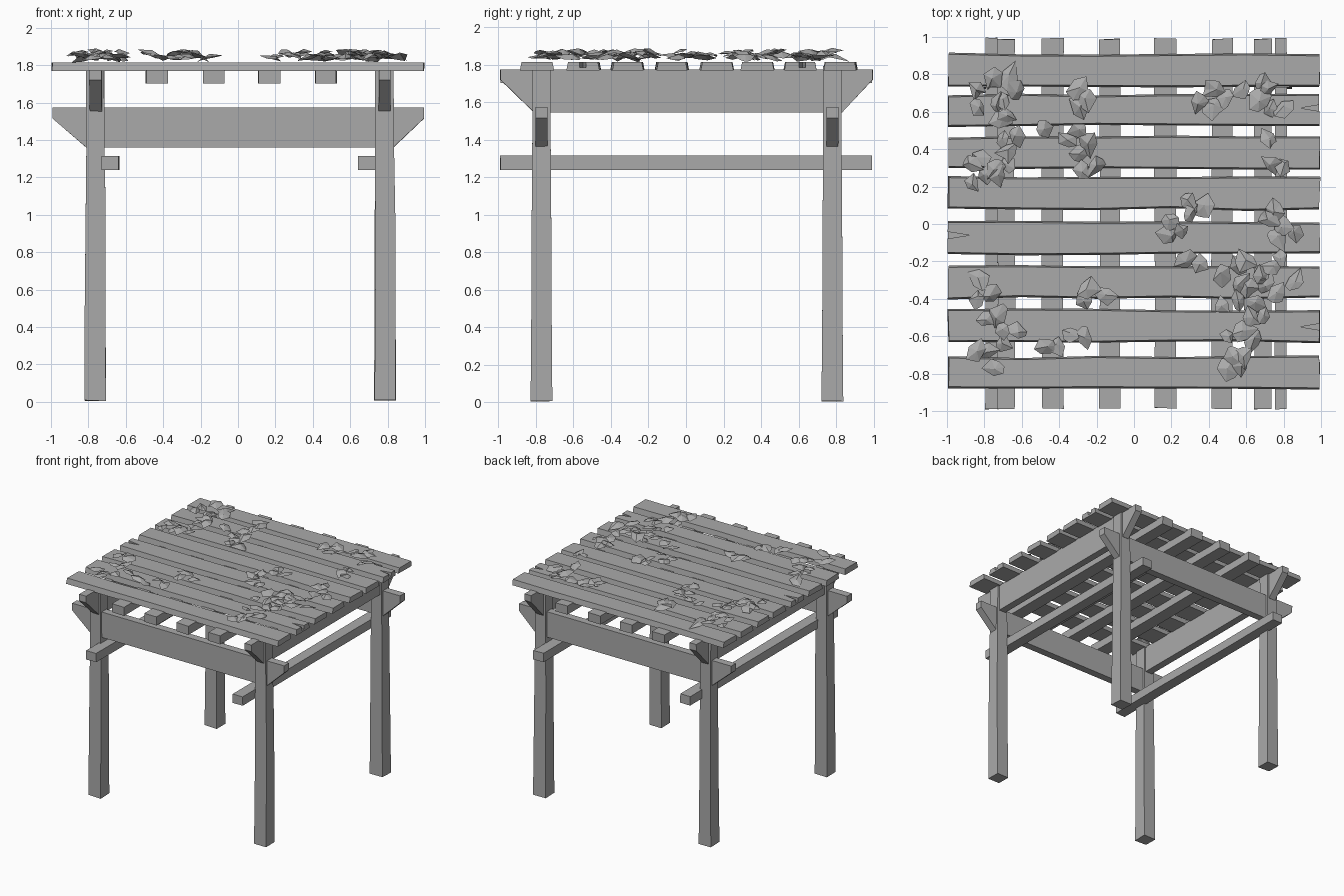
import bpy, bmesh, math, random
from mathutils import Vector, Matrix

random.seed(7)
if "Cube" in bpy.data.objects:
    bpy.data.objects.remove(bpy.data.objects["Cube"])

grey = bpy.data.materials.new("weathered_grey")
grey.use_nodes = True
grey.diffuse_color = (0.4, 0.4, 0.4, 1)
grey.node_tree.nodes["Principled BSDF"].inputs["Base Color"].default_value = (0.4, 0.4, 0.4, 1)


def finish(name, bm):
    """Turn a bmesh into a flat shaded object."""
    mesh = bpy.data.meshes.new(name)
    bm.to_mesh(mesh)
    bm.free()
    mesh.materials.append(grey)
    obj = bpy.data.objects.new(name, mesh)
    bpy.context.collection.objects.link(obj)
    return obj


def wobble(amount):
    return random.uniform(-amount, amount)


def timber(name, axis, stations, taper=0.0, rough=0.004):
    """Loft a four sided board through (t, a0, a1, b0, b1) stations along an axis."""
    bm = bmesh.new()
    place = {"x": lambda t, a, b: (t, a, b),
             "y": lambda t, a, b: (a, t, b),
             "z": lambda t, a, b: (a, b, t)}[axis]
    loops = []
    for t, a0, a1, b0, b1 in stations:
        a0, a1 = a0 + wobble(rough), a1 + wobble(rough)
        corners = [(a0, b0), (a1, b0), (a1 - taper, b1), (a0 + taper, b1)]
        loops.append([bm.verts.new(place(t + wobble(rough), a, b)) for a, b in corners])
    for low, high in zip(loops, loops[1:]):
        for i in range(4):
            j = (i + 1) % 4
            bm.faces.new((low[i], low[j], high[j], high[i]))
    bm.faces.new(loops[0][::-1])
    bm.faces.new(loops[-1])
    bmesh.ops.recalc_face_normals(bm, faces=bm.faces)
    return finish(name, bm)


def split_end(board, tip, mouth, y):
    """Cut a narrow V-shaped crack into the end of a board."""
    bm = bmesh.new()
    outline = [(tip, y), (mouth, y - 0.022), (mouth, y + 0.022)]
    face = bm.faces.new([bm.verts.new((px, py, 1.785)) for px, py in outline])
    top = bmesh.ops.extrude_face_region(bm, geom=[face])["geom"]
    bmesh.ops.translate(bm, vec=(0, 0, 0.1),
                        verts=[v for v in top if isinstance(v, bmesh.types.BMVert)])
    bmesh.ops.recalc_face_normals(bm, faces=bm.faces)
    cutter = finish("crack_cutter", bm)
    cutter.hide_render = True
    mod = board.modifiers.new("crack", "BOOLEAN")
    mod.operation = "DIFFERENCE"
    mod.object = cutter
    bpy.context.view_layer.objects.active = board
    bpy.ops.object.modifier_apply(modifier=mod.name)
    bpy.data.objects.remove(cutter)


# Posts, slightly flared at the foot
POST_X, POST_Y = (-0.762, 0.785), (-0.77, 0.78)
for side, x in zip(("right", "left"), POST_X):
    for end, y in zip(("front", "back"), POST_Y):
        stations = []
        for z, half in ((0.008, 0.058), (0.5, 0.054), (1.0, 0.052), (1.4, 0.049), (1.79, 0.049)):
            stations.append((z, x - half, x + half, y - half, y + half))
        timber(f"{end}_{side}_post", "z", stations)


# Main beams with their ends cut away underneath
def beam(name, axis, centre, bottom, top, shoulder):
    a0, a1 = centre - 0.032, centre + 0.032
    ends = [(-0.99, shoulder), (-0.81, bottom), (0, bottom), (0.83, bottom), (0.995, shoulder)]
    timber(name, axis, [(t, a0, a1, b, top) for t, b in ends], rough=0.002)


for end, y in zip(("front", "back"), POST_Y):
    beam(f"{end}_cross_beam", "x", y, 1.36, 1.575, 1.515)
for side, x in zip(("right", "left"), POST_X):
    beam(f"{side}_side_beam", "y", x, 1.545, 1.775, 1.72)

# Side rails inside the posts
for side, x in (("right", -0.683), ("left", 0.688)):
    timber(f"{side}_rail", "y",
           [(t, x - 0.046, x + 0.046, 1.24, 1.315) for t in (-0.988, -0.4, 0.3, 0.988)])

# Rafters
for n, x in enumerate((-0.435, -0.128, 0.167, 0.472)):
    timber(f"rafter_{n + 1}", "y",
           [(t, x - 0.056, x + 0.056, 1.702, 1.775) for t in (-0.985, -0.3, 0.35, 0.99)])

# Roof slats
slats = []
for n, y in enumerate((0.822, 0.608, 0.383, 0.165, -0.075, -0.31, -0.545, -0.795)):
    stations = []
    for t in (-0.993, -0.6, -0.2, 0.2, 0.6, 0.993):
        half = 0.087 + wobble(0.004)
        stations.append((t, y - half, y + half, 1.768, 1.814))
    slats.append(timber(f"roof_slat_{n + 1}", "x", stations, taper=0.009, rough=0.005))
split_end(slats[1], 0.89, 1.02, 0.62)
split_end(slats[6], 0.89, 1.02, -0.55)
split_end(slats[4], -0.88, -1.02, -0.06)


# Fallen leaves: creased, pointed, thin sheets
def add_leaf(bm, x, y, z):
    size = random.uniform(0.05, 0.075)
    outline = [(1.15, 0), (0.3, 0.7), (-0.6, 0.6), (-0.8, 0), (-0.6, -0.6), (0.3, -0.7)]
    turn = (Matrix.Translation((x, y, z))
            @ Matrix.Rotation(random.uniform(0, math.tau), 4, "Z")
            @ Matrix.Rotation(wobble(0.3), 4, "X")
            @ Matrix.Rotation(wobble(0.25), 4, "Y"))
    rim = [bm.verts.new(turn @ (size * Vector((px + wobble(0.25), py + wobble(0.2), wobble(0.1)))))
           for px, py in outline]
    hub = bm.verts.new(turn @ (size * Vector((wobble(0.25), wobble(0.15), 0.3))))
    for i in range(len(rim)):
        bm.faces.new((hub, rim[i], rim[(i + 1) % len(rim)]))


# Leaf clusters as x, y and number of leaves
clusters = {
    "back_right_leaves": [(-.75, .7, 7), (-.67, .48, 5), (-.82, .3, 5), (-.7, .31, 2),
                          (-.48, .51, 1), (-.29, .66, 3), (-.3, .44, 4), (-.24, .3, 2)],
    "back_left_leaves": [(.42, .66, 4), (.66, .71, 4), (.76, .62, 2), (.72, .45, 1), (.77, .32, 2)],
    "middle_leaves": [(.22, -.02, 3), (.34, .08, 3), (.31, -.2, 2), (.75, .01, 4), (.86, -.05, 1)],
    "front_left_leaves": [(.6, -.26, 5), (.76, -.28, 6), (.52, -.43, 2), (.65, -.48, 3),
                          (.56, -.63, 4), (.54, -.75, 3), (.47, -.27, 1)],
    "front_right_leaves": [(-.8, -.36, 3), (-.75, -.5, 2), (-.68, -.6, 3), (-.82, -.68, 2),
                           (-.74, -.77, 1), (-.44, -.66, 2), (-.31, -.6, 2), (-.22, -.37, 3)],
}
for name, groups in clusters.items():
    bm = bmesh.new()
    for x, y, count in groups:
        spread = 0.025 * count ** 0.65
        for i in range(count):
            angle = math.tau * i / count + wobble(0.5)
            reach = spread * random.uniform(0.6, 1.4) if count > 1 else 0
            add_leaf(bm, x + reach * math.cos(angle), y + reach * math.sin(angle),
                     random.uniform(1.833, 1.87))
    finish(name, bm)
